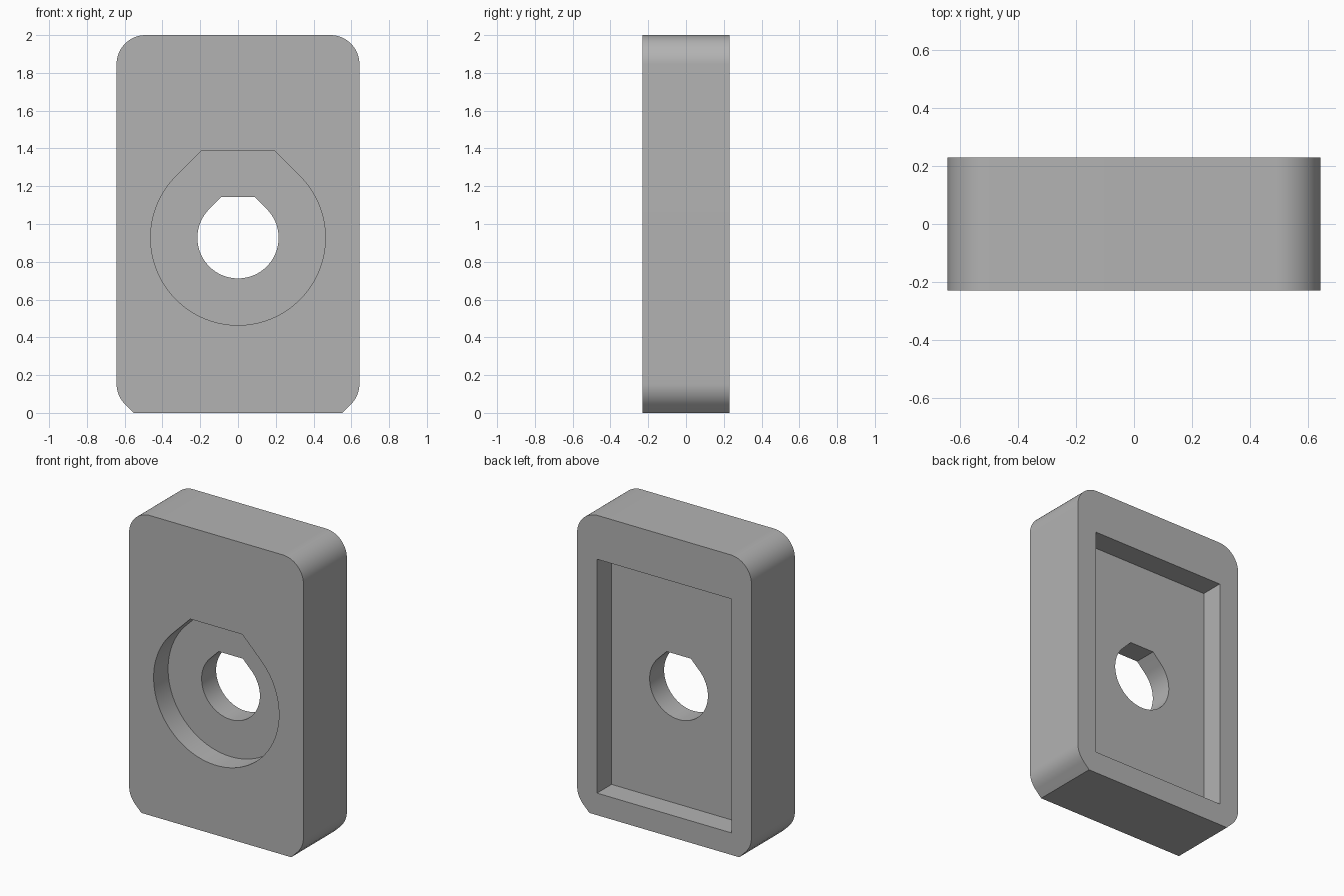
import bpy
import bmesh
from math import cos, sin, tan, radians

cube = bpy.data.objects.get("Cube")
if cube:
    bpy.data.objects.remove(cube, do_unlink=True)

HALF_W, HEIGHT, HALF_D = 0.643, 2.0, 0.229
STEP = HALF_D * 2 / 3            # recess, wall and pocket share the depth
CORNER = 0.154
HOLE_Z = 0.927

grey = bpy.data.materials.new("grey plastic")
grey.use_nodes = True
grey.diffuse_color = (0.45, 0.45, 0.45, 1)
grey.node_tree.nodes["Principled BSDF"].inputs["Base Color"].default_value = grey.diffuse_color


def arc(cx, cz, r, start, end, steps):
    angles = [radians(start + (end - start) * i / steps) for i in range(steps + 1)]
    return [(cx + r * cos(a), cz + r * sin(a)) for a in angles]


def mirrored(right_half):
    """Close a right-hand outline, listed bottom to top, with its mirror image."""
    return right_half + [(-x, z) for x, z in reversed(right_half)]


def prism(name, outline, y0, y1):
    """Extrude an x-z outline from y0 to y1."""
    bm = bmesh.new()
    face = bm.faces.new([bm.verts.new((x, y0, z)) for x, z in outline])
    extruded = bmesh.ops.extrude_face_region(bm, geom=[face])["geom"]
    verts = [v for v in extruded if isinstance(v, bmesh.types.BMVert)]
    bmesh.ops.translate(bm, verts=verts, vec=(0, y1 - y0, 0))
    bmesh.ops.recalc_face_normals(bm, faces=bm.faces)
    mesh = bpy.data.meshes.new(name)
    bm.to_mesh(mesh)
    bm.free()
    mesh.materials.append(grey)
    obj = bpy.data.objects.new(name, mesh)
    bpy.context.collection.objects.link(obj)
    return obj


def teardrop(r):
    """Circle whose top is bounded by two 45 degree tangents and a flat."""
    right = arc(0, HOLE_Z, r, -90, 45, 48) + [(r * tan(radians(22.5)), HOLE_Z + r)]
    return right + [(-x, z) for x, z in reversed(right[1:])]


# Block with rounded corners and 45 degree flats at the bottom
cx = HALF_W - CORNER
body = prism("mounting_block", mirrored(
    [(cx + CORNER * tan(radians(22.5)), 0)]
    + arc(cx, CORNER, CORNER, -45, 0, 12)
    + arc(cx, HEIGHT - CORNER, CORNER, 0, 90, 24)), -HALF_D, HALF_D)

# Front recess, through hole and rear rectangular pocket
cutters = [
    prism("front_recess_cutter", teardrop(0.4625), -HALF_D - 0.1, -HALF_D + STEP),
    prism("through_hole_cutter", teardrop(0.215), -HALF_D - 0.2, HALF_D + 0.2),
    prism("rear_pocket_cutter", mirrored([(0.496, 0.147), (0.496, 1.707)]),
          HALF_D - STEP, HALF_D + 0.1),
]
bpy.ops.object.select_all(action="DESELECT")
bpy.context.view_layer.objects.active = body
body.select_set(True)
for cutter in cutters:
    cutter.hide_render = True
    mod = body.modifiers.new(cutter.name, "BOOLEAN")
    mod.operation = "DIFFERENCE"
    mod.solver = "EXACT"
    mod.object = cutter
    bpy.ops.object.modifier_apply(modifier=mod.name)
    bpy.data.objects.remove(cutter, do_unlink=True)

bpy.ops.object.shade_smooth_by_angle(angle=radians(30))
